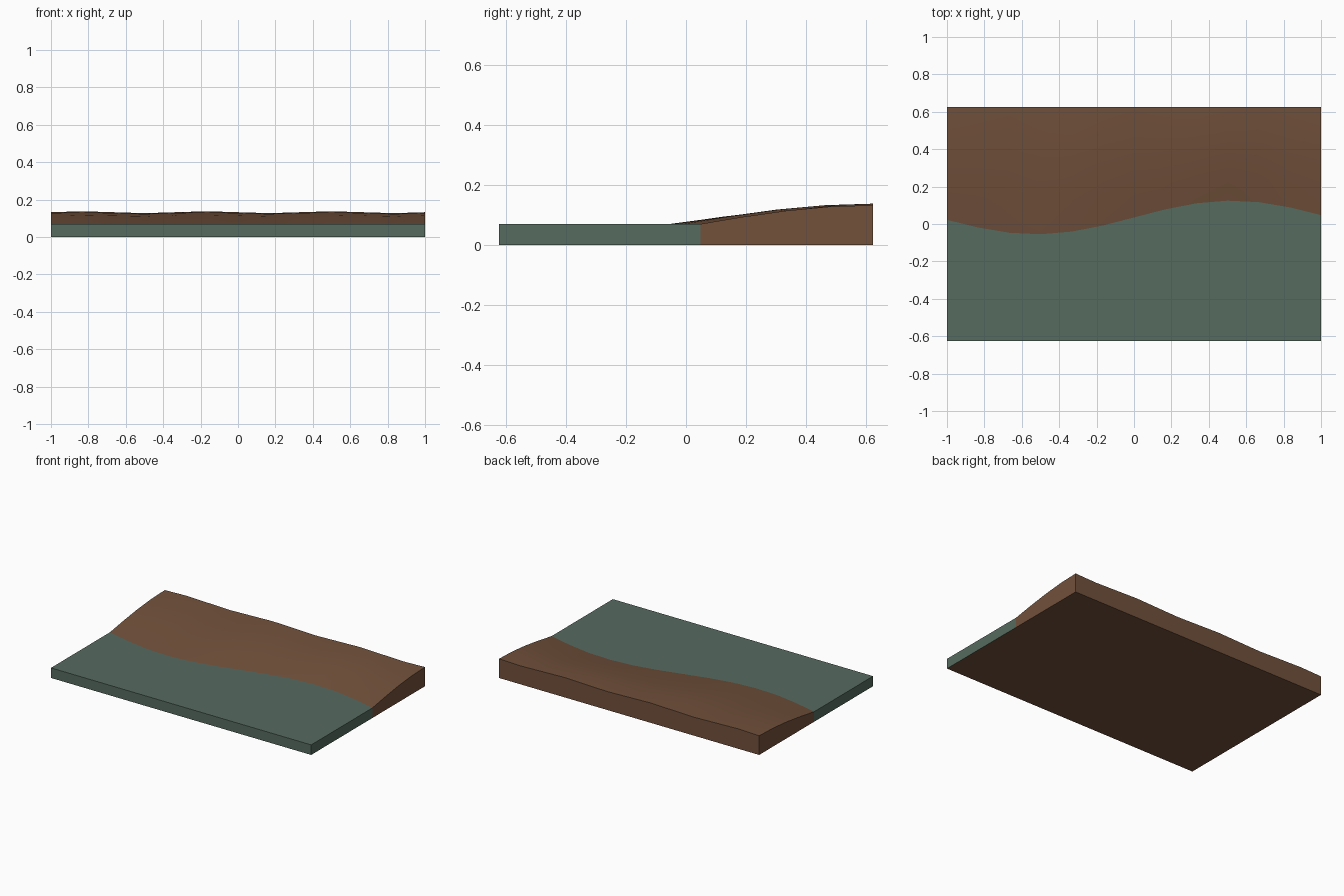
import bpy, bmesh, math

if "Cube" in bpy.data.objects:
    bpy.data.objects.remove(bpy.data.objects["Cube"])

HX, HY = 1.0, 0.625      # half length and half width of the tile
WATER_Z = 0.07
COLS, ROWS = 12, 4

def material(name, rgb):
    m = bpy.data.materials.new(name)
    m.diffuse_color = (*rgb, 1)
    m.use_nodes = True
    m.node_tree.nodes["Principled BSDF"].inputs["Base Color"].default_value = m.diffuse_color
    return m

water_mat = material("river green", (0.093, 0.147, 0.117))
land_mat = material("earth brown", (0.168, 0.082, 0.044))

def shore(x):
    return 0.035 + 0.09 * math.sin(3 * x)

def bank_height(x, t):
    ripple = 0.005 * math.cos(3 * math.pi * (x - 0.5))
    return WATER_Z + (0.063 + ripple) * math.sin(t * math.pi / 2)

def water_point(x, t):
    return (x, -HY + t * (shore(x) + HY), WATER_Z)

def land_point(x, t):
    return (x, shore(x) + t * (HY - shore(x)), bank_height(x, t))

def build(name, point, rows, mat, open_row, floor):
    """Grid surface with skirts down to z=0, except along the shared shoreline."""
    bm = bmesh.new()
    xs = [-HX + 2 * HX * i / COLS for i in range(COLS + 1)]
    g = [[bm.verts.new(point(x, j / rows)) for x in xs] for j in range(rows + 1)]
    for j in range(rows):
        for i in range(COLS):
            bm.faces.new((g[j][i], g[j][i + 1], g[j + 1][i + 1], g[j + 1][i]))
    # outer walls
    shared = set(g[open_row])
    rim = [e for e in bm.edges if e.is_boundary and not set(e.verts) <= shared]
    ext = bmesh.ops.extrude_edge_only(bm, edges=rim)
    for v in ext["geom"]:
        if isinstance(v, bmesh.types.BMVert):
            v.co.z = 0
    bmesh.ops.recalc_face_normals(bm, faces=bm.faces[:])
    if sum(f.normal.z for f in bm.faces) < 0:
        bmesh.ops.reverse_faces(bm, faces=bm.faces[:])
    # underside of the whole tile
    if floor:
        bm.faces.new([bm.verts.new((x, y, 0)) for x, y in
                      ((-HX, -HY), (-HX, HY), (HX, HY), (HX, -HY))])
    me = bpy.data.meshes.new(name)
    bm.to_mesh(me)
    bm.free()
    me.materials.append(mat)
    ob = bpy.data.objects.new(name, me)
    bpy.context.collection.objects.link(ob)
    bpy.ops.object.select_all(action='DESELECT')
    ob.select_set(True)
    bpy.context.view_layer.objects.active = ob
    bpy.ops.object.shade_smooth_by_angle(angle=math.radians(30))

build("water", water_point, 1, water_mat, 1, False)
build("river_bank", land_point, ROWS, land_mat, 0, True)
